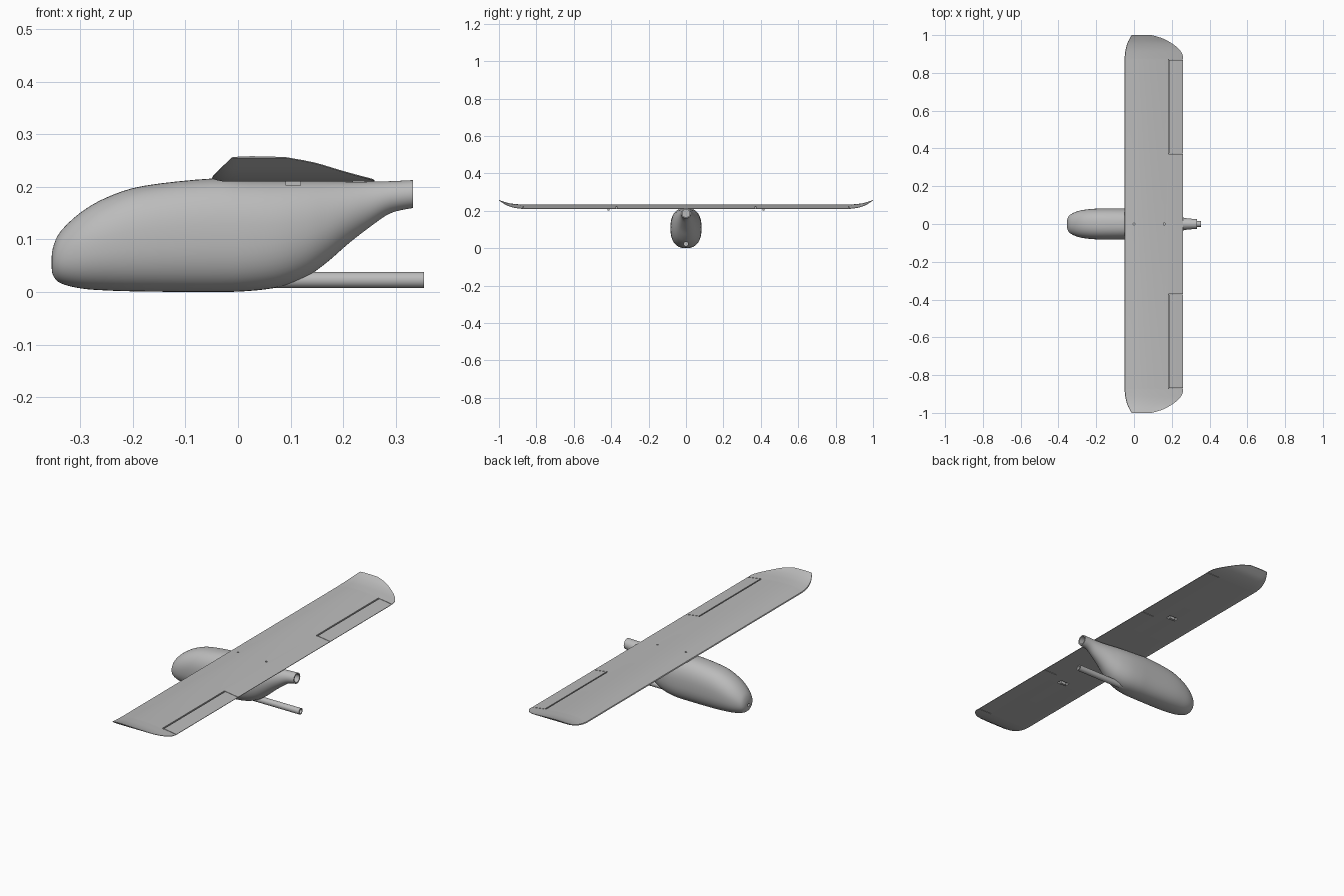
import bpy, bmesh, math
from mathutils import Vector, Matrix

cube = bpy.data.objects.get("Cube")
if cube:
    bpy.data.objects.remove(cube, do_unlink=True)

grey = bpy.data.materials.new("Light grey")
grey.use_nodes = True
grey.diffuse_color = (0.5, 0.5, 0.5, 1)
grey.node_tree.nodes["Principled BSDF"].inputs["Base Color"].default_value = (0.5, 0.5, 0.5, 1)


def finish(bm, name):
    bmesh.ops.recalc_face_normals(bm, faces=bm.faces[:])
    mesh = bpy.data.meshes.new(name)
    bm.to_mesh(mesh)
    bm.free()
    mesh.materials.append(grey)
    obj = bpy.data.objects.new(name, mesh)
    bpy.context.collection.objects.link(obj)
    return obj


def loft(name, rings):
    """Skin closed rings of equal length and cap both ends."""
    bm = bmesh.new()
    rows = [[bm.verts.new(p) for p in ring] for ring in rings]
    n = len(rows[0])
    for a, b in zip(rows, rows[1:]):
        for i in range(n):
            j = (i + 1) % n
            bm.faces.new((a[i], a[j], b[j], b[i]))
    bm.faces.new(rows[0])
    bm.faces.new(rows[-1])
    return finish(bm, name)


def box(name, lo, hi):
    bm = bmesh.new()
    lo, hi = Vector(lo), Vector(hi)
    size = hi - lo
    bmesh.ops.create_cube(bm, size=1, matrix=Matrix.Translation((lo + hi) / 2) @ Matrix.Diagonal((*size, 1)))
    return finish(bm, name)


def cylinder(name, start, end, radius, sides=32):
    start, end = Vector(start), Vector(end)
    axis = end - start
    turn = axis.to_track_quat('Z', 'Y').to_matrix().to_4x4()
    bm = bmesh.new()
    bmesh.ops.create_cone(bm, cap_ends=True, segments=sides, radius1=radius, radius2=radius,
                          depth=axis.length, matrix=Matrix.Translation((start + end) / 2) @ turn)
    return finish(bm, name)


def activate(obj):
    bpy.ops.object.select_all(action='DESELECT')
    obj.select_set(True)
    bpy.context.view_layer.objects.active = obj


def cut(obj, cutter):
    """Subtract the cutter and discard it."""
    cutter.hide_render = True
    activate(obj)
    mod = obj.modifiers.new("Cut", 'BOOLEAN')
    mod.operation, mod.solver, mod.object = 'DIFFERENCE', 'EXACT', cutter
    bpy.ops.object.modifier_apply(modifier=mod.name)
    bpy.data.objects.remove(cutter, do_unlink=True)


def smooth(obj, angle=35):
    activate(obj)
    bpy.ops.object.shade_smooth_by_angle(angle=math.radians(angle))


def spline(points, steps):
    """Catmull-Rom curve through tuples of any size."""
    pts = [points[0]] + points + [points[-1]]
    out = []
    for a, b, c, d in zip(pts, pts[1:], pts[2:], pts[3:]):
        for s in range(steps):
            t = s / steps
            out.append([0.5 * (2 * q + (r - p) * t + (2 * p - 5 * q + 4 * r - w) * t * t
                               + (3 * q - p - 3 * r + w) * t ** 3) for p, q, r, w in zip(a, b, c, d)])
    return out + [list(points[-1])]


# Fuselage: stations of x, top, bottom, half width, roundness exponent
stations = [(-.355, .062, .05, .006, 2), (-.352, .085, .032, .03, 2), (-.338, .115, .017, .049, 2.1),
            (-.3, .151, .007, .067, 2.2), (-.25, .18, .003, .077, 2.3), (-.18, .202, .001, .082, 2.4),
            (-.05, .216, 0, .083, 2.4), (.02, .213, .002, .083, 2.4), (.08, .212, .01, .079, 2.3),
            (.13, .212, .029, .07, 2.2), (.17, .211, .057, .059, 2.1), (.21, .21, .092, .047, 2),
            (.25, .21, .123, .036, 2), (.29, .211, .15, .029, 2), (.333, .213, .16, .0265, 2)]


def body_ring(x, top, bottom, width, power, sides=48):
    ring = []
    for i in range(sides):
        a = math.tau * i / sides
        c, s = math.cos(a), math.sin(a)
        y = width * math.copysign(abs(c) ** (2 / power), c)
        z = (top + bottom) / 2 + (top - bottom) / 2 * math.copysign(abs(s) ** (2 / power), s)
        ring.append((x, y, z))
    return ring


fuselage = loft("fuselage", [body_ring(*s) for s in spline(stations, 4)])
cut(fuselage, cylinder("boom_bore", (.24, 0, .1865), (.4, 0, .1865), .02))
cut(fuselage, cylinder("nose_bore", (-.4, 0, .056), (-.335, 0, .056), .008, 20))
smooth(fuselage)

# Lower tail tube, hollow at its open end
tube = cylinder("lower_tail_tube", (.05, 0, .023), (.354, 0, .023), .0155)
cut(tube, cylinder("tube_bore", (.25, 0, .023), (.4, 0, .023), .011))
smooth(tube)

# Wing: half-span stations of y, leading edge x, trailing edge x, rise, thickness
half = [(.87, -.05, .26, 0, .023), (.9, -.048, .256, .003, .022), (.93, -.043, .234, .009, .019),
        (.96, -.034, .195, .02, .014), (.985, -.021, .145, .035, .007), (1, -.012, .092, .045, .003)]
tip = spline(half, 3)
sections = [[-s[0]] + s[1:] for s in reversed(tip)] + tip


def airfoil(y, front, back, rise, thick, n=18):
    us = [(1 - math.cos(math.pi * i / n)) / 2 for i in range(n + 1)]

    def point(u, upper):
        curve = 9.9 * (.2969 * math.sqrt(u) - .126 * u - .3516 * u ** 2 + .2843 * u ** 3 - .1 * u ** 4)
        lift = .006 * max(0, 1 - u / .1) ** 2 * thick / .023
        z = .21 + rise + lift + (thick * curve + .0015 * u if upper else 0)
        return (front + u * (back - front), y, z)

    return [point(u, True) for u in reversed(us)] + [point(u, False) for u in us[1:]]


wing = loft("wing", [airfoil(*s) for s in sections])

# Aileron hinge grooves, end gaps and servo pockets on both sides
for side in (-1, 1):
    def span(a, b):
        return sorted((side * a, side * b))
    y0, y1 = span(.37, .87)
    cut(wing, box("hinge_groove", (.182, y0, .2125), (.189, y1, .3)))
    for at in (.37, .868):
        y0, y1 = span(at, at + .003)
        cut(wing, box("end_gap", (.184, y0, .2), (.28, y1, .3)))
    y0, y1 = span(.4, .43)
    cut(wing, box("servo_pocket", (.08, y0, .2), (.13, y1, .222)))

# Wing bolt holes
for x in (0, .16):
    cut(wing, cylinder("bolt_hole", (x, 0, .215), (x, 0, .3), .005, 16))
smooth(wing, 30)

# Servo arms under the wing
for side, label in ((-1, "right"), (1, "left")):
    box(label + "_servo_arm", (.09, side * .415 - .006, .203), (.12, side * .415 + .006, .223))
